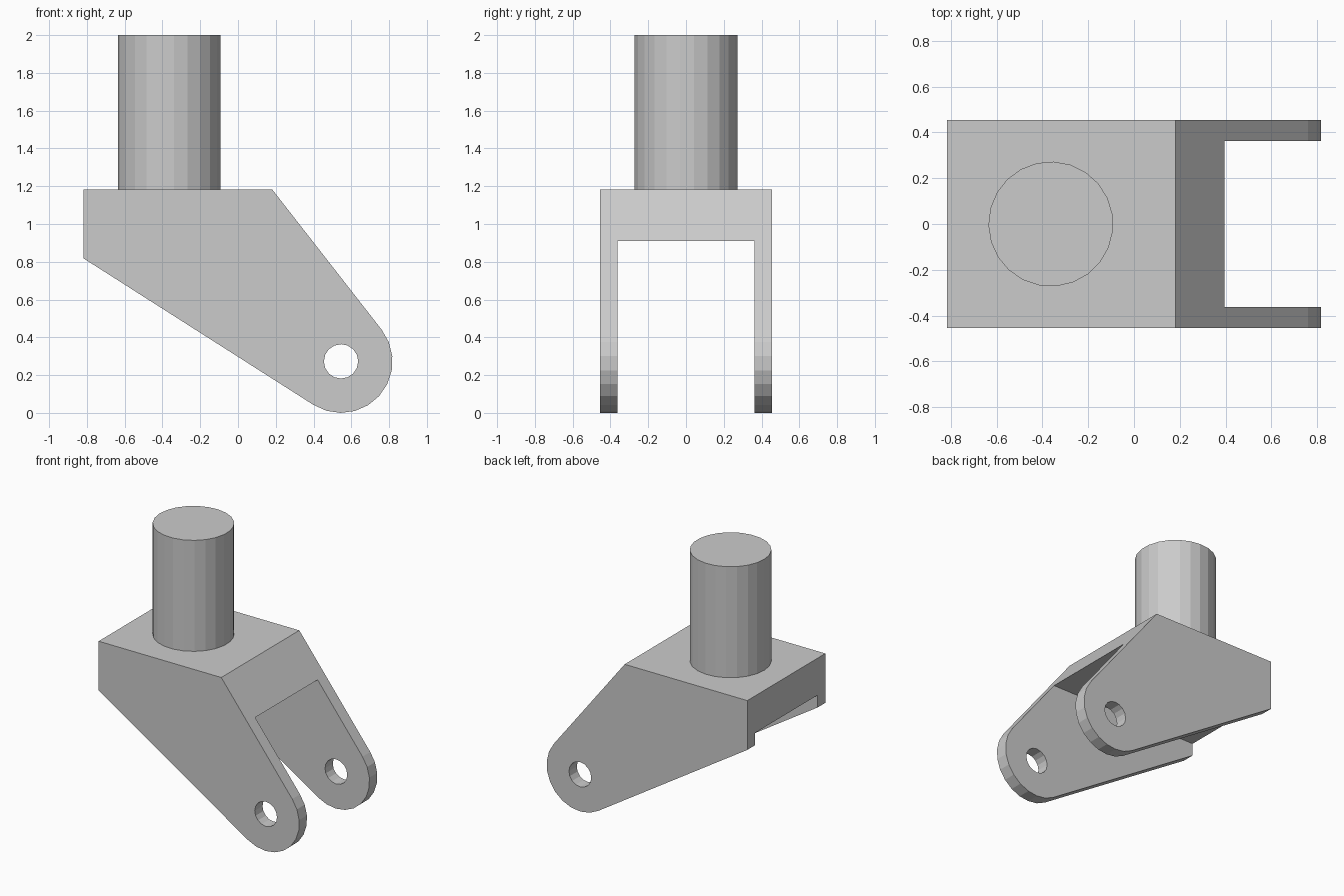
import bpy
import bmesh
from math import acos, atan2, cos, sin, hypot, pi, radians
from mathutils import Matrix

cube = bpy.data.objects.get("Cube")
if cube:
    bpy.data.objects.remove(cube, do_unlink=True)

U = 1 / 11               # design module
EYE, EYE_R = (6, 3), 3   # rounded fork end, in modules

grey = bpy.data.materials.new("plain grey")
grey.use_nodes = True
grey.diffuse_color = (0.6, 0.6, 0.6, 1)
grey.node_tree.nodes["Principled BSDF"].inputs["Base Color"].default_value = (0.6, 0.6, 0.6, 1)


def finish(name, bm):
    bmesh.ops.recalc_face_normals(bm, faces=bm.faces)
    bmesh.ops.scale(bm, vec=(U, U, U), verts=bm.verts)
    mesh = bpy.data.meshes.new(name)
    bm.to_mesh(mesh)
    bm.free()
    mesh.materials.append(grey)
    obj = bpy.data.objects.new(name, mesh)
    bpy.context.collection.objects.link(obj)
    return obj


def cylinder(name, radius, depth, sides, matrix):
    bm = bmesh.new()
    bmesh.ops.create_cone(bm, cap_ends=True, segments=sides, radius1=radius,
                          radius2=radius, depth=depth, matrix=matrix)
    return finish(name, bm)


def cut(target, cutter):
    cutter.hide_render = True
    mod = target.modifiers.new("cut", "BOOLEAN")
    mod.operation = "DIFFERENCE"
    mod.solver = "EXACT"
    mod.object = cutter
    bpy.context.view_layer.objects.active = target
    bpy.ops.object.modifier_apply(modifier=mod.name)
    bpy.data.objects.remove(cutter, do_unlink=True)


def tangent_angle(point, side):
    dx, dz = point[0] - EYE[0], point[1] - EYE[1]
    return atan2(dz, dx) + side * acos(EYE_R / hypot(dx, dz))


# Fork body: side profile with a rounded end, extruded across the width
top_front, low_back = (2, 13), (-9, 9)
start = tangent_angle(top_front, -1)
end = tangent_angle(low_back, 1) - 2 * pi
steps = 10
arc = [start + (end - start) * i / steps for i in range(steps + 1)]
profile = [low_back, (-9, 13), top_front]
profile += [(EYE[0] + EYE_R * cos(a), EYE[1] + EYE_R * sin(a)) for a in arc]

bm = bmesh.new()
face = bm.faces.new([bm.verts.new((x, -5, z)) for x, z in profile])
extruded = bmesh.ops.extrude_face_region(bm, geom=[face])["geom"]
bmesh.ops.translate(bm, vec=(0, 10, 0),
                    verts=[v for v in extruded if isinstance(v, bmesh.types.BMVert)])
fork = finish("fork_body", bm)

# Slot between the two arms
bm = bmesh.new()
bmesh.ops.create_cube(bm, size=1, matrix=Matrix.Translation((0, 0, 4))
                      @ Matrix.Diagonal((24, 8, 12, 1)))
cut(fork, finish("slot_cutter", bm))

# Pin hole through both arms
cut(fork, cylinder("hole_cutter", 1, 14, 16, Matrix.Translation((EYE[0], 0, EYE[1]))
                   @ Matrix.Rotation(pi / 2, 4, "X")))

# Upright stem, sunk slightly into the body
cylinder("stem", 3, 9.2, 23, Matrix.Translation((-4, 0, 17.4))
         @ Matrix.Rotation(radians(91.2), 4, "Z"))
